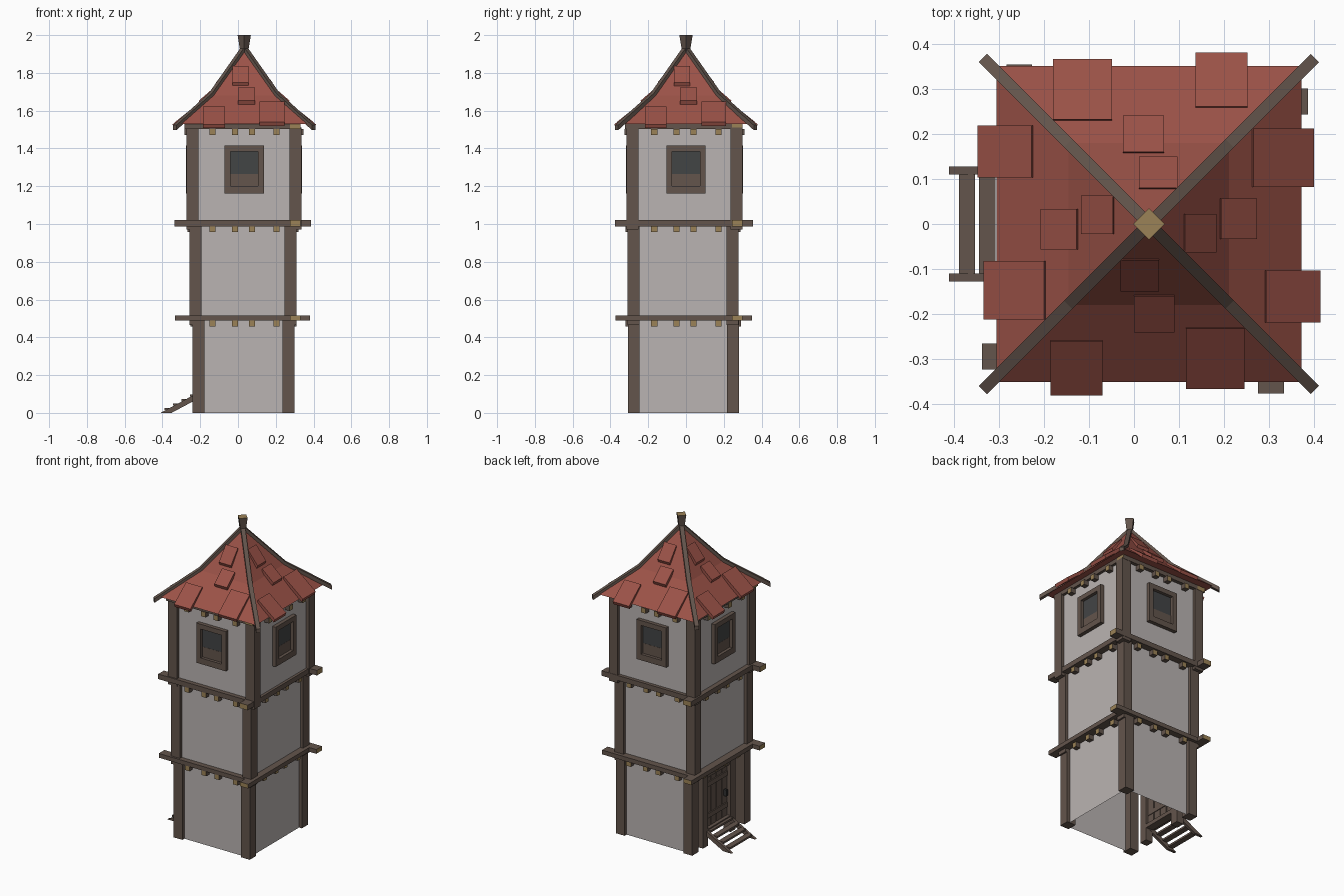
import bpy, bmesh, math
from mathutils import Vector

if "Cube" in bpy.data.objects:
    bpy.data.objects.remove(bpy.data.objects["Cube"])

CX = 0.033  # tower axis


def mat(name, rgb):
    m = bpy.data.materials.new(name)
    m.diffuse_color = (*rgb, 1)
    m.use_nodes = True
    m.node_tree.nodes["Principled BSDF"].inputs["Base Color"].default_value = m.diffuse_color
    return m


WALL = mat("plaster", (0.49, 0.455, 0.445))
WOOD = mat("brown timber", (0.125, 0.090, 0.072))
TAN = mat("cut timber end", (0.33, 0.225, 0.095))
RED = mat("roof red", (0.33, 0.085, 0.064))
GLASS = mat("dark glass", (0.055, 0.058, 0.06))
IRON = mat("dark iron", (0.03, 0.03, 0.03))


def make(name, verts, faces, *mats):
    me = bpy.data.meshes.new(name)
    me.from_pydata(verts, [], faces)
    bm = bmesh.new()
    bm.from_mesh(me)
    bmesh.ops.recalc_face_normals(bm, faces=bm.faces)
    bm.to_mesh(me)
    bm.free()
    for m in mats:
        me.materials.append(m)
    ob = bpy.data.objects.new(name, me)
    bpy.context.collection.objects.link(ob)
    return ob


def prism(name, section, a0, a1, deg, m, centre=(CX, 0), end=None):
    """Extrude an (outward, z) section sideways from a0 to a1, facing direction deg."""
    t = math.radians(deg)
    d, l = Vector((math.cos(t), math.sin(t), 0)), Vector((-math.sin(t), math.cos(t), 0))
    c = Vector((*centre, 0))
    n = len(section)
    verts = [c + d * r + l * a + Vector((0, 0, z)) for a in (a0, a1) for r, z in section]
    faces = [tuple(range(n)), tuple(range(n, 2 * n))]
    faces += [(i, (i + 1) % n, n + (i + 1) % n, n + i) for i in range(n)]
    ob = make(name, verts, faces, m, *([end] if end else []))
    if end:  # tan on the outward facing cut
        for p in ob.data.polygons:
            if p.normal.dot(d) > 0.9:
                p.material_index = 1
    return ob


def slab(name, r0, r1, z0, z1, a0, a1, deg, m, **kw):
    return prism(name, [(r0, z0), (r1, z0), (r1, z1), (r0, z1)], a0, a1, deg, m, **kw)


def box(name, x0, x1, y0, y1, z0, z1, m, axis=None):
    """Axis-aligned box; faces along axis become cut ends."""
    ob = slab(name, x0, x1, z0, z1, y0, y1, 0, m, centre=(0, 0))
    if axis is not None:
        ob.data.materials.append(TAN)
        for p in ob.data.polygons:
            if abs(p.normal[axis]) > 0.9:
                p.material_index = 1
    return ob


# storeys: outer post rectangle and heights
STOREYS = [(-0.24, 0.298, -0.307, 0.28, 0.0, 0.495),
           (-0.256, 0.309, -0.309, 0.277, 0.505, 0.995),
           (-0.272, 0.335, -0.314, 0.298, 1.01, 1.51)]
P, IN = 0.062, 0.02
for s, (x0, x1, y0, y1, z0, z1) in enumerate(STOREYS):
    # corner posts
    for px in (x0, x1 - P):
        for py in (y0, y1 - P):
            box("corner_post", px, px + P, py, py + P, max(z0 - 0.04, 0), z1, WOOD)
    # plaster walls (the doorway side of the ground storey stays open)
    a, b, c, d = x0 + IN, x1 - IN, y0 + IN, y1 - IN
    ring = [(a, c), (b, c), (b, d), (a, d)]
    verts = [(x, y, z) for z in (z0, z1) for x, y in ring]
    faces = [(i, (i + 1) % 4, 4 + (i + 1) % 4, 4 + i) for i in range(4 if s else 3)]
    make("storey_wall", verts, faces, WALL)
    # joist ends under each beam course
    for deg, r in ((-90, -y0), (0, x1 - CX), (90, y1), (180, CX - x0)):
        for o in (-0.168, -0.05, 0.04, 0.172):
            slab("joist_end", r - 0.04, r + 0.012, z1 - 0.038, z1 - 0.006,
                 o - 0.016, o + 0.016, deg, WOOD, end=TAN)

# pinwheel beam courses; the top one has no overhang
W = 0.057
for z0, z1, ov in ((0.488, 0.515, 0.05), (0.988, 1.02, 0.054), (1.503, 1.532, 0)):
    x0, x1, y0, y1 = -0.283, 0.332, -0.322, 0.3
    box("front_beam", x0 - ov, x1 - W, y0, y0 + W, z0, z1, WOOD, 0)
    box("right_beam", x1 - W, x1, y0 - ov, y1 - W, z0, z1, WOOD, 1)
    box("back_beam", x0 + W, x1 + ov, y1 - W, y1, z0, z1, WOOD, 0)
    box("left_beam", x0, x0 + W, y0 + W, y1 + ov, z0, z1, WOOD, 1)

# windows on all four sides of the top storey
x0, x1, y0, y1 = STOREYS[2][:4]
for deg, r in ((-90, -y0), (0, x1 - CX), (90, y1), (180, CX - x0)):
    r -= IN
    h, f, zb, zt = 0.104, 0.031, 1.162, 1.415
    for sgn in (-1, 1):
        slab("window_jamb", r - 0.01, r + 0.024, zb, zt,
             min(sgn * h, sgn * (h - f)), max(sgn * h, sgn * (h - f)), deg, WOOD)
    slab("window_sill", r - 0.01, r + 0.024, zb, zb + 0.038, f - h, h - f, deg, WOOD)
    slab("window_head", r - 0.01, r + 0.024, zt - f, zt, f - h, h - f, deg, WOOD)
    slab("window_glass", r - 0.004, r + 0.004, 1.265, zt - f, f - h, h - f, deg, GLASS)
    slab("window_lower_panel", r - 0.004, r + 0.005, zb + 0.038, 1.265, f - h, h - f, deg, WOOD)

# bell-cast roof: eave, break and apex
EAVE, BREAK, APEX = 1.53, 1.68, 1.935
verts = [(CX + sx * hx, sy * hy, z) for hx, hy, z in ((0.338, 0.35, EAVE), (0.178, 0.18, BREAK))
         for sx, sy in ((-1, -1), (1, -1), (1, 1), (-1, 1))] + [(CX, 0, APEX)]
faces = [(3, 2, 1, 0)]
for i in range(4):
    j = (i + 1) % 4
    faces += [(i, j, j + 4, i + 4), (i + 4, j + 4, 8)]
make("roof", verts, faces, RED)


def roof_z(r):
    if r < 0.18:
        return APEX - (APEX - BREAK) * r / 0.18
    return BREAK - (BREAK - EAVE) * (r - 0.18) / 0.167


# loose shingles and hip rafters, repeated on each side
SHINGLES = [(-0.218, -0.103, 0.26, 0.38), (0.082, 0.212, 0.232, 0.366),
            (-0.033, 0.057, 0.16, 0.24), (-0.063, 0.022, 0.08, 0.15)]
for k in range(4):
    deg = k * 90
    for a0, a1, r0, r1 in SHINGLES:
        za, zb = roof_z(r0) + 0.014, roof_z(r1) + 0.027
        prism("shingle", [(r0, za), (r1, zb), (r1 - 0.008, zb - 0.02), (r0 - 0.004, za - 0.02)],
              a0, a1, deg, RED)
    q = math.sqrt(2)
    line = [(0.0, APEX), (0.179 * q, BREAK), (0.368 * q, 1.511)]
    sec = [(r, z + 0.012) for r, z in line] + [(r, z - 0.014) for r, z in reversed(line)]
    prism("hip_rafter", sec, -0.013, 0.013, deg + 45, WOOD)

# flared finial with a tan top
verts = [(CX + h * dx, h * dy, z) for h, z in ((0.019, 1.9), (0.035, 2.0))
         for dx, dy in ((1, 0), (0, 1), (-1, 0), (0, -1))]
fin = make("finial", verts, [(3, 2, 1, 0), (4, 5, 6, 7)] +
           [(i, (i + 1) % 4, 4 + (i + 1) % 4, 4 + i) for i in range(4)], WOOD, TAN)
for p in fin.data.polygons:
    p.material_index = 1 if p.normal.z > 0.9 else 0

# door with frame on the left side
for sgn in (-1, 1):
    y = sgn * 0.138
    box("door_post", -0.235, -0.185, y - 0.026, y + 0.026, 0, 0.49, WOOD)
box("door_lintel", -0.23, -0.185, -0.112, 0.112, 0.43, 0.488, WOOD)
box("door_threshold", -0.235, -0.185, -0.112, 0.112, 0.08, 0.105, WOOD)
for i in range(4):
    y = -0.112 + i * 0.056
    box("door_plank", -0.213, -0.198, y + 0.003, y + 0.053, 0.105, 0.43, WOOD)
for z in (0.16, 0.36):
    box("door_brace", -0.22, -0.194, -0.105, 0.105, z, z + 0.03, WOOD)
box("door_handle", -0.232, -0.213, -0.09, -0.075, 0.24, 0.28, IRON)

# steps up to the door
for sgn in (-1, 1):
    y = sgn * 0.1185
    prism("stair_stringer", [(0.352, 0), (0.41, 0), (0.215, 0.105), (0.215, 0.073)],
          y - 0.0085, y + 0.0085, 180, WOOD, centre=(0, 0))
for i in range(4):
    x = -0.388 + i * 0.045
    z = 0.014 + i * 0.024
    box("stair_tread", x, x + 0.036, -0.11, 0.11, z, z + 0.012, WOOD)
